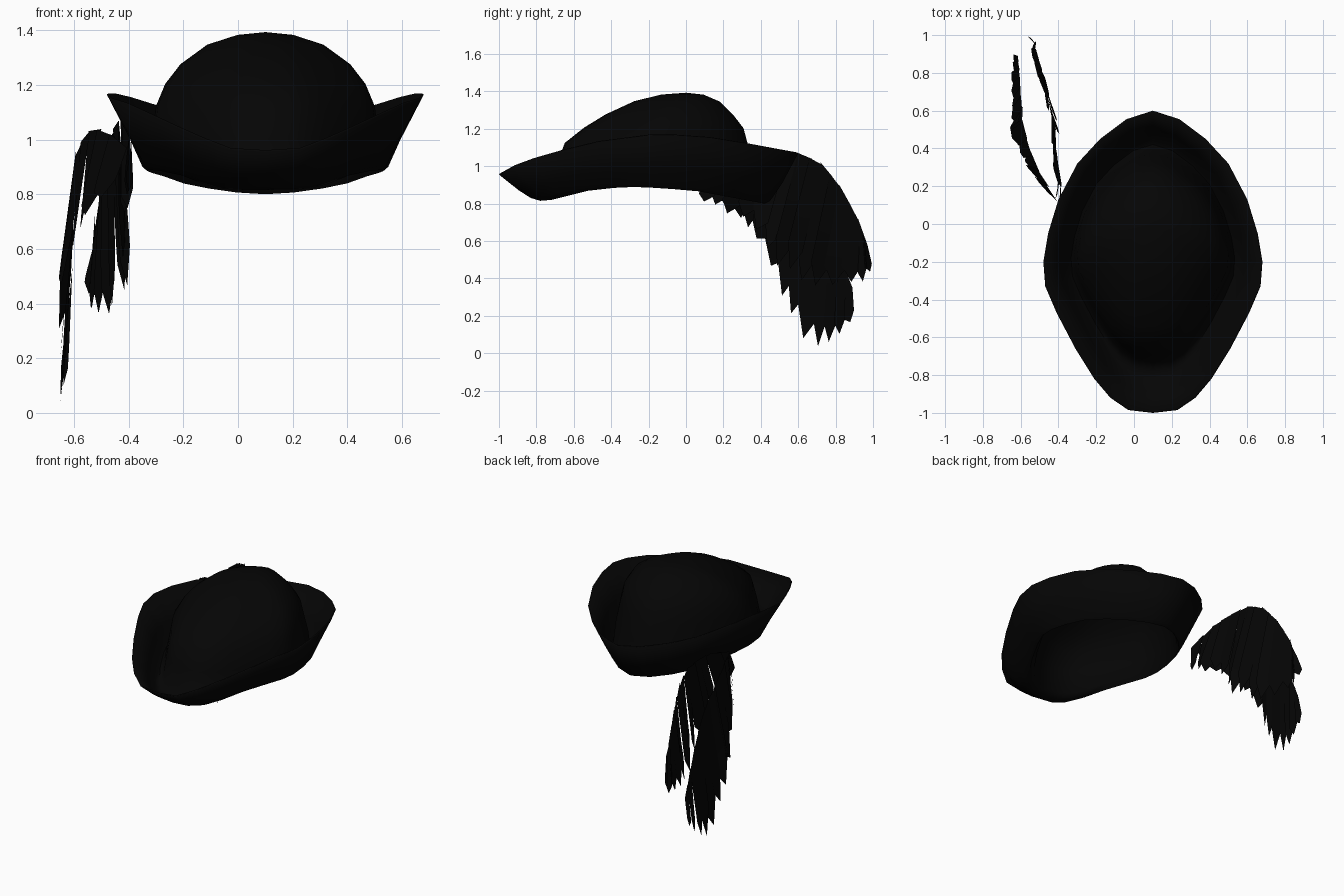
import bpy, bmesh, math, random
from mathutils import Vector

random.seed(4)
cube = bpy.data.objects.get("Cube")
if cube:
    bpy.data.objects.remove(cube)

black = bpy.data.materials.new("black_felt")
black.use_nodes = True
COLOUR = (0.0015, 0.0015, 0.0015, 1)
black.diffuse_color = COLOUR
black.node_tree.nodes["Principled BSDF"].inputs["Base Color"].default_value = COLOUR


def finish(bm, name, angle):
    mesh = bpy.data.meshes.new(name)
    bmesh.ops.recalc_face_normals(bm, faces=bm.faces)
    bm.to_mesh(mesh)
    bm.free()
    mesh.materials.append(black)
    ob = bpy.data.objects.new(name, mesh)
    bpy.context.collection.objects.link(ob)
    bpy.ops.object.select_all(action="DESELECT")
    ob.select_set(True)
    bpy.context.view_layer.objects.active = ob
    bpy.ops.object.shade_smooth_by_angle(angle=math.radians(angle))
    return ob


def sample(points, t):
    """Point at fraction t along evenly weighted points."""
    f = min(max(t, 0), 1) * (len(points) - 1)
    i = min(int(f), len(points) - 2)
    return Vector(points[i]).lerp(Vector(points[i + 1]), f - i)


def lookup(table, v):
    """Piecewise linear value from (key, value) pairs."""
    for (a, p), (b, q) in zip(table, table[1:]):
        if v <= b:
            return p + (q - p) * max(0, (v - a) / (b - a))
    return table[-1][1]


# Half outline of the brim edge, front to back, mirrored about the hat centre
MID_X = 0.1
half = [(0, -1), (.13, -.985), (.225, -.92), (.31, -.82), (.41, -.66), (.51, -.47),
        (.57, -.33), (.58, -.2), (.555, -.05), (.5, .13), (.4, .32), (.28, .45),
        (.14, .555), (0, .6)]
outline = half + [(-x, y) for x, y in half[-2:0:-1]]
RIM_Z = [(-1, .955), (-.92, 1.0), (-.8, 1.045), (-.62, 1.095), (-.47, 1.13), (-.2, 1.165), (.05, 1.165),
         (.3, 1.125), (.6, 1.07)]
BEND_Z = [(-1, .815), (-.92, .82), (-.6, .88), (-.3, .89), (.1, .87), (.6, .8)]


def ring(bm, sx, sy, mid_y, height):
    return [bm.verts.new((MID_X + x * sx, mid_y + (y + .2) * sy, height(y))) for x, y in outline]


# Hat: crown rings from the top down, then the upturned brim
bm = bmesh.new()
crown = [(1.375, .24, .2, -.02), (1.34, .5, .4, -.05), (1.27, .73, .6, -.09),
         (1.2, .86, .75, -.12), (1.12, .94, .86, -.16), (1.0, .98, .94, -.16)]
rings = [ring(bm, .72 * sx, .7 * sy, my, lambda y, z=z: z) for z, sx, sy, my in crown]
bend = lambda y: lookup(BEND_Z, y)
rim = lambda y: lookup(RIM_Z, y)
rings += [
    ring(bm, .72, .7, -.165, lambda y: bend(y) + .035),
    ring(bm, .745, .75, -.18, bend),
    ring(bm, .775, .8, -.19, lambda y: bend(y) + .015),
    ring(bm, .85, .88, -.19, lambda y: bend(y) * .6 + rim(y) * .4),
    ring(bm, 1, 1, -.2, rim),
]
n = len(outline)
for a, b in zip(rings, rings[1:]):
    for i in range(n):
        j = (i + 1) % n
        bm.faces.new((a[i], a[j], b[j], b[i]))
apex = bm.verts.new((MID_X, 0, 1.385))
for i in range(n):
    bm.faces.new((apex, rings[0][(i + 1) % n], rings[0][i]))
hat = finish(bm, "hat", 75)
shell = hat.modifiers.new("thickness", "SOLIDIFY")
shell.thickness = .008
shell.offset = -1


def plume(name, top, tips, sway, barbs, lean, splay, twist):
    """Drooping feather: overlapping pointed barbs, leaning in tufts, hung from a curved spine."""
    bm = bmesh.new()
    for k in range(barbs):
        t0, t1 = k / barbs, (k + 1.25) / barbs
        if k % 2 == 0:
            tuft = random.uniform(-splay, splay)
        tilt = lookup(lean, t0) + tuft
        turned = random.uniform(-twist, twist)
        reach = random.uniform(.93, 1.02)

        def point(t, s, turn):
            p = sample(top, t).lerp(sample(tips, t), s)
            x = lookup(sway, p.x) + tilt * s + turn * min(1, .4 + s)
            return bm.verts.new((x, p.x, max(p.y, 0)))

        rows = [(point(t0, s, turned), point(t1, s, -turned)) for s in (0, .3, .6, .8 * reach)]
        for (a, b), (c, d) in zip(rows, rows[1:]):
            bm.faces.new((a, b, d, c))
        bm.faces.new((*rows[-1], point((t0 + t1) / 2, reach, 0)))
    return finish(bm, name, 40)


# Inner plume
plume("inner_plume",
      [(.1, .97), (.3, 1.04), (.45, 1.07), (.6, 1.07), (.72, 1.02), (.82, .9), (.92, .72), (.97, .58)],
      [(.06, .82), (.17, .77), (.33, .7), (.45, .5), (.57, .4), (.72, .36), (.92, .36), (1.0, .45)],
      [(.05, -.38), (.4, -.415), (.7, -.455), (1, -.54)],
      14, [(0, 0), (1, -.01)], .03, .02)

# Outer, longer plume
plume("outer_plume",
      [(.12, .97), (.25, 1.04), (.4, 1.03), (.55, .95), (.66, .85), (.75, .7), (.83, .5), (.89, .35)],
      [(.17, .82), (.3, .72), (.36, .62), (.49, .35), (.57, .17), (.7, 0), (.8, .06), (.9, .2)],
      [(.1, -.4), (.33, -.53), (.5, -.585), (.9, -.615)],
      12, [(0, -.02), (.3, -.07), (.6, -.03), (1, -.01)], .04, .015)
